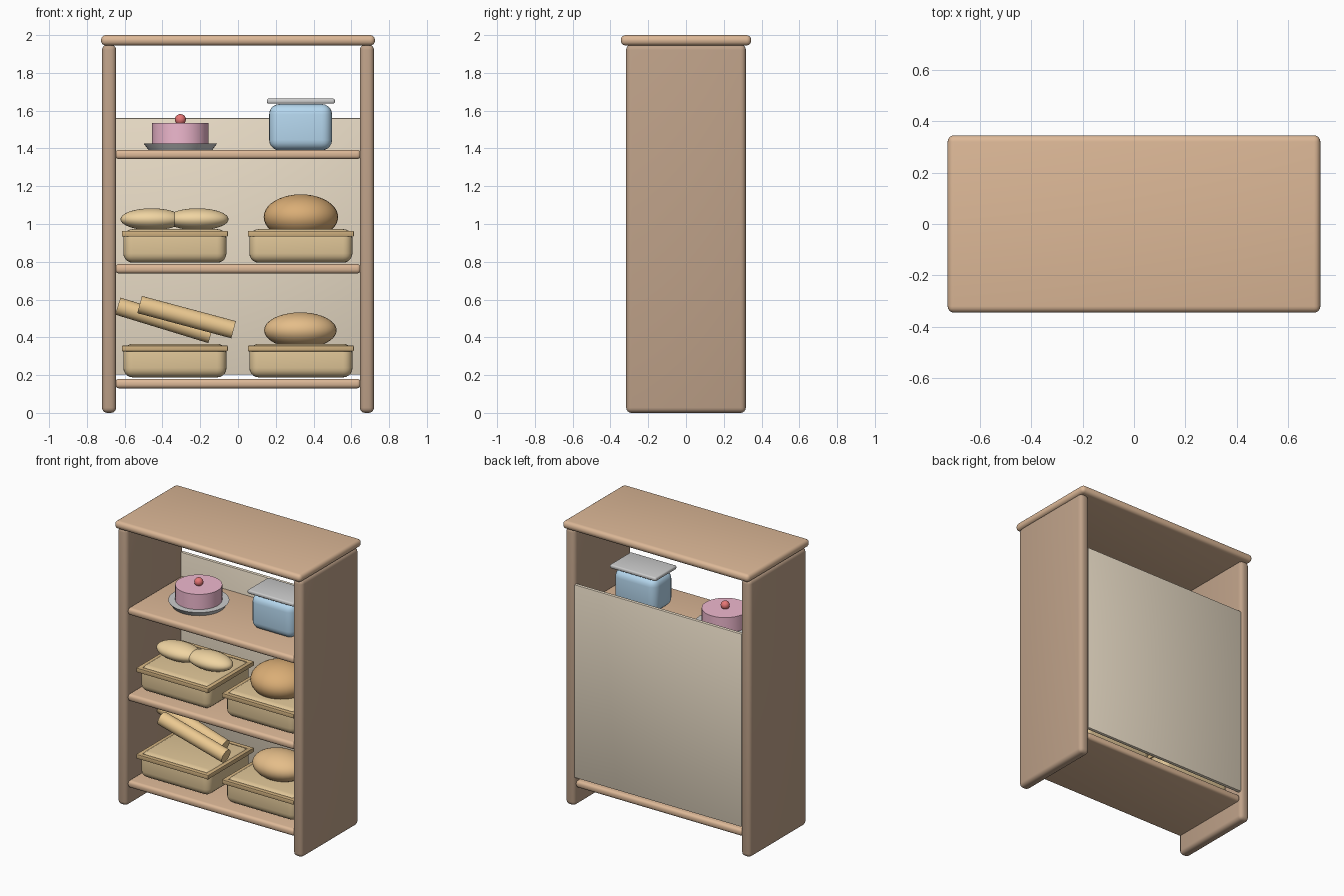
import bpy, bmesh
from math import radians
from mathutils import Matrix, Vector

if "Cube" in bpy.data.objects:
    bpy.data.objects.remove(bpy.data.objects["Cube"])


def material(name, rgb):
    m = bpy.data.materials.new(name)
    m.diffuse_color = (*rgb, 1)
    m.use_nodes = True
    m.node_tree.nodes["Principled BSDF"].inputs["Base Color"].default_value = m.diffuse_color
    return m


WOOD = material("shelf_wood", (0.72, 0.48, 0.31))
DARK = material("side_wood", (0.52, 0.36, 0.25))
BACK = material("back_wood", (0.82, 0.72, 0.57))
WICKER = material("basket", (0.74, 0.56, 0.31))
RIM = material("basket_rim", (0.62, 0.43, 0.21))
ROLL = material("roll", (0.87, 0.66, 0.36))
LOAF = material("loaf", (0.78, 0.51, 0.25))
CRUST = material("crust", (0.70, 0.42, 0.18))
STICK = material("baguette", (0.83, 0.58, 0.28))
PINK = material("icing", (0.86, 0.48, 0.62))
RED = material("cherry", (0.80, 0.18, 0.18))
BLUE = material("jar", (0.47, 0.69, 0.87))
PALE = material("pale", (0.85, 0.85, 0.83))


def finish(name, bm, mat):
    me = bpy.data.meshes.new(name)
    bm.to_mesh(me)
    bm.free()
    me.materials.append(mat)
    ob = bpy.data.objects.new(name, me)
    bpy.context.collection.objects.link(ob)
    bpy.ops.object.select_all(action='DESELECT')
    ob.select_set(True)
    bpy.context.view_layer.objects.active = ob
    bpy.ops.object.shade_smooth_by_angle(angle=radians(35))
    return ob


def box(name, lo, hi, mat, bevel=0.0, segments=4):
    lo, hi = Vector(lo), Vector(hi)
    bm = bmesh.new()
    bmesh.ops.create_cube(bm, size=1, matrix=Matrix.LocRotScale((lo + hi) / 2, None, hi - lo))
    if bevel:
        bmesh.ops.bevel(bm, geom=bm.edges[:], offset=bevel, segments=segments,
                        profile=0.5, affect='EDGES')
    return finish(name, bm, mat)


def ellipsoid(name, centre, radii, mat):
    bm = bmesh.new()
    bmesh.ops.create_uvsphere(bm, u_segments=32, v_segments=20, radius=1,
                              matrix=Matrix.LocRotScale(centre, None, radii))
    return finish(name, bm, mat)


def cylinder(name, centre, r1, r2, depth, mat, tilt=0.0):
    bm = bmesh.new()
    m = Matrix.Translation(centre) @ Matrix.Rotation(radians(tilt), 4, 'Y')
    bmesh.ops.create_cone(bm, cap_ends=True, segments=40, radius1=r1, radius2=r2,
                          depth=depth, matrix=m)
    return finish(name, bm, mat)


# Cabinet: top, two sides, three shelves, back panel
box("top_board", (-0.725, -0.345, 1.945), (0.725, 0.345, 2.0), WOOD, 0.025)
for side, s in (("left", -1), ("right", 1)):
    box(side + "_side", (s * 0.6825 - 0.0375, -0.317, 0), (s * 0.6825 + 0.0375, 0.317, 1.95), DARK, 0.028)
for name, z in (("bottom", 0.13), ("middle", 0.738), ("upper", 1.343)):
    box(name + "_shelf", (-0.65, -0.305, z), (0.65, 0.305, z + 0.05), WOOD, 0.02)
box("back_panel", (-0.65, 0.288, 0.203), (0.65, 0.313, 1.56), BACK, 0.005, 2)


# Baskets: rounded body with a frame of four rim bars
def basket(name, x, z):
    box(name, (x - 0.273, -0.24, z), (x + 0.273, 0.24, z + 0.178), WICKER, 0.05, 5)
    z0, z1 = z + 0.138, z + 0.168
    for s, end in ((-1, "front"), (1, "back")):
        y = s * 0.24
        box(f"{name}_{end}_rim", (x - 0.28, y - 0.016, z0), (x + 0.28, y + 0.016, z1), RIM, 0.004, 2)
    for s, end in ((-1, "left"), (1, "right")):
        c = x + s * 0.264
        box(f"{name}_{end}_rim", (c - 0.016, -0.24, z0), (c + 0.016, 0.24, z1), RIM, 0.004, 2)


for level, z in (("lower", 0.188), ("middle", 0.795)):
    basket(level + "_left_basket", -0.334, z)
    basket(level + "_right_basket", 0.333, z)

# Bread
ellipsoid("lower_loaf", (0.33, 0, 0.437), (0.192, 0.15, 0.095), LOAF)
ellipsoid("round_loaf", (0.333, 0, 1.037), (0.197, 0.19, 0.12), CRUST)
ellipsoid("left_roll", (-0.457, 0, 1.025), (0.165, 0.095, 0.058), ROLL)
ellipsoid("right_roll", (-0.215, 0, 1.025), (0.165, 0.095, 0.058), ROLL)
cylinder("front_baguette", (-0.272, -0.10, 0.507), 0.047, 0.047, 0.515, STICK, 90 + 15)
cylinder("rear_baguette", (-0.39, 0.06, 0.49), 0.047, 0.047, 0.515, STICK, 90 + 17)

# Cake on a plate
cylinder("plate", (-0.305, 0, 1.41), 0.17, 0.195, 0.034, PALE)
cylinder("cake", (-0.305, 0, 1.475), 0.15, 0.15, 0.117, PINK)
ellipsoid("cherry", (-0.305, 0, 1.553), (0.029, 0.029, 0.029), RED)

# Storage jar with flat lid
box("jar", (0.165, -0.11, 1.39), (0.498, 0.11, 1.635), BLUE, 0.055, 5)
box("jar_lid", (0.153, -0.118, 1.637), (0.513, 0.118, 1.664), PALE, 0.01, 3)
